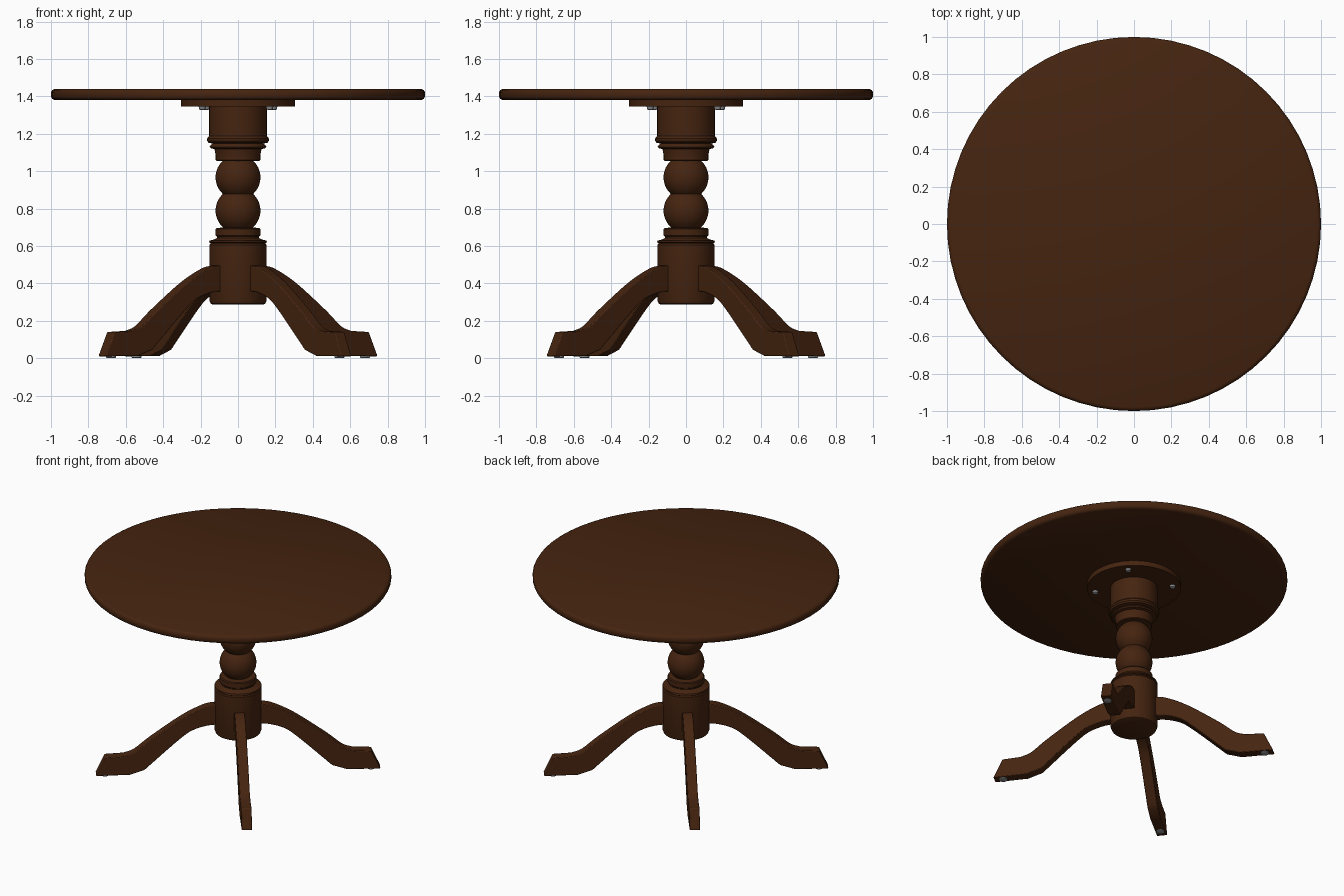
import bpy, bmesh, math
from mathutils import Matrix, Vector

cube = bpy.data.objects.get("Cube")
if cube:
    bpy.data.objects.remove(cube, do_unlink=True)


def material(name, colour):
    mat = bpy.data.materials.new(name)
    mat.use_nodes = True
    mat.diffuse_color = colour
    mat.node_tree.nodes["Principled BSDF"].inputs["Base Color"].default_value = colour
    return mat


wood = material("dark_brown_wood", (0.06, 0.0175, 0.005, 1))
metal = material("grey_metal", (0.25, 0.25, 0.26, 1))


def finish(name, bm, mat, angle=35):
    bmesh.ops.recalc_face_normals(bm, faces=bm.faces)
    mesh = bpy.data.meshes.new(name)
    bm.to_mesh(mesh)
    bm.free()
    mesh.materials.append(mat)
    obj = bpy.data.objects.new(name, mesh)
    bpy.context.collection.objects.link(obj)
    bpy.ops.object.select_all(action="DESELECT")
    obj.select_set(True)
    bpy.context.view_layer.objects.active = obj
    bpy.ops.object.shade_smooth_by_angle(angle=math.radians(angle))
    return obj


def turned(name, profile, mat, sides=48, centre=(0, 0)):
    """Closed lathe shape from (radius, height) points, capped at both ends."""
    bm = bmesh.new()
    rings = []
    for r, z in profile:
        rings.append([bm.verts.new((centre[0] + r * math.cos(math.tau * i / sides),
                                    centre[1] + r * math.sin(math.tau * i / sides), z))
                      for i in range(sides)])
    for low, high in zip(rings, rings[1:]):
        for i in range(sides):
            j = (i + 1) % sides
            bm.faces.new((low[i], low[j], high[j], high[i]))
    bm.faces.new(rings[0])
    bm.faces.new(rings[-1])
    return finish(name, bm, mat)


def ball(z, radius, half_height, steps=12):
    """Profile of a sphere cut flat at top and bottom."""
    limit = math.asin(half_height / radius)
    angles = [limit * (2 * i / steps - 1) for i in range(steps + 1)]
    return [(radius * math.cos(a), z + radius * math.sin(a)) for a in angles]


def smooth_path(points, steps=4):
    """Catmull-Rom curve through the points."""
    pts = [Vector(p) for p in points]
    pts = [2 * pts[0] - pts[1]] + pts + [2 * pts[-1] - pts[-2]]
    out = []
    for a, b, c, d in zip(pts, pts[1:], pts[2:], pts[3:]):
        for i in range(steps):
            t = i / steps
            out.append(0.5 * (2 * b + (c - a) * t + (2 * a - 5 * b + 4 * c - d) * t ** 2
                              + (3 * b - a - 3 * c + d) * t ** 3))
    return out + [pts[-2]]


# Round top with softened rim, and the mounting plate beneath it
turned("table_top", [(0.98, 1.38), (0.993, 1.386), (1, 1.398), (1, 1.422),
                     (0.993, 1.434), (0.98, 1.44)], wood, 64)
turned("mounting_plate", [(0.306, 1.345), (0.306, 1.381)], wood)

# Turned pedestal column: base, two balls, collar and neck
base = [(0.138, 0.288), (0.147, 0.293), (0.153, 0.31), (0.153, 0.605), (0.148, 0.612),
        (0.148, 0.616), (0.155, 0.62), (0.152, 0.628), (0.125, 0.636), (0.113, 0.643),
        (0.113, 0.65), (0.12, 0.656), (0.12, 0.69), (0.115, 0.696), (0.09, 0.698)]
collar = [(0.115, 1.055), (0.119, 1.06), (0.119, 1.085), (0.126, 1.118), (0.145, 1.122),
          (0.152, 1.13), (0.145, 1.14), (0.135, 1.147), (0.157, 1.152), (0.165, 1.162),
          (0.165, 1.175), (0.157, 1.184), (0.154, 1.188), (0.154, 1.346)]
turned("pedestal_column",
       base + ball(0.789, 0.12, 0.089) + ball(0.967, 0.12, 0.087) + collar, wood)

# Four curved legs: side outline (radius, height) swept to a flat board
upper = smooth_path([(0.1, 0.497), (0.16, 0.494), (0.23, 0.478), (0.37, 0.405),
                     (0.575, 0.258), (0.68, 0.172), (0.75, 0.146)]) + [Vector((0.87, 0.14))]
lower = smooth_path([(0.1, 0.358), (0.2, 0.352), (0.3, 0.32), (0.37, 0.27), (0.48, 0.17),
                     (0.57, 0.085), (0.63, 0.034), (0.71, 0.012)]) + [Vector((0.93, 0.01))]
# Even out the two edges so they pair up as a strip
count = min(len(upper), len(lower))
upper = upper[:count - 1] + [upper[-1]]
while len(lower) > len(upper):
    lower.pop(-3)
half = 0.034

for n, where in enumerate(("back_left", "back_right", "front_right", "front_left")):
    angle = math.radians(38.6 + 90 * n)
    turn = Matrix.Rotation(angle, 4, "Z")
    bm = bmesh.new()
    rows = [[bm.verts.new(turn @ Vector((p.x, side, p.y)))
             for p, side in ((u, -half), (u, half), (l, half), (l, -half))]
            for u, l in zip(upper, lower)]
    for a, b in zip(rows, rows[1:]):
        for i in range(4):
            j = (i + 1) % 4
            bm.faces.new((a[i], a[j], b[j], b[i]))
    bm.faces.new(rows[0])
    bm.faces.new(rows[-1])
    leg = finish(where + "_leg", bm, wood)
    # Small rounding on the long edges
    bevel = leg.modifiers.new("soft_edges", "BEVEL")
    bevel.width = 0.005
    bevel.segments = 2
    bevel.limit_method = "ANGLE"
    bevel.angle_limit = math.radians(40)

    # Metal glide under the foot
    spot = turn @ Vector((0.87, 0, 0))
    turned(where + "_foot_glide", [(0.02, 0), (0.027, 0.004), (0.027, 0.012)],
           metal, 16, spot.xy)

    # Screw head under the mounting plate
    spot = Matrix.Rotation(angle + math.radians(3), 4, "Z") @ Vector((0.255, 0, 0))
    turned(where + "_plate_screw", [(0.008, 1.326), (0.017, 1.331), (0.02, 1.346)],
           metal, 12, spot.xy)
